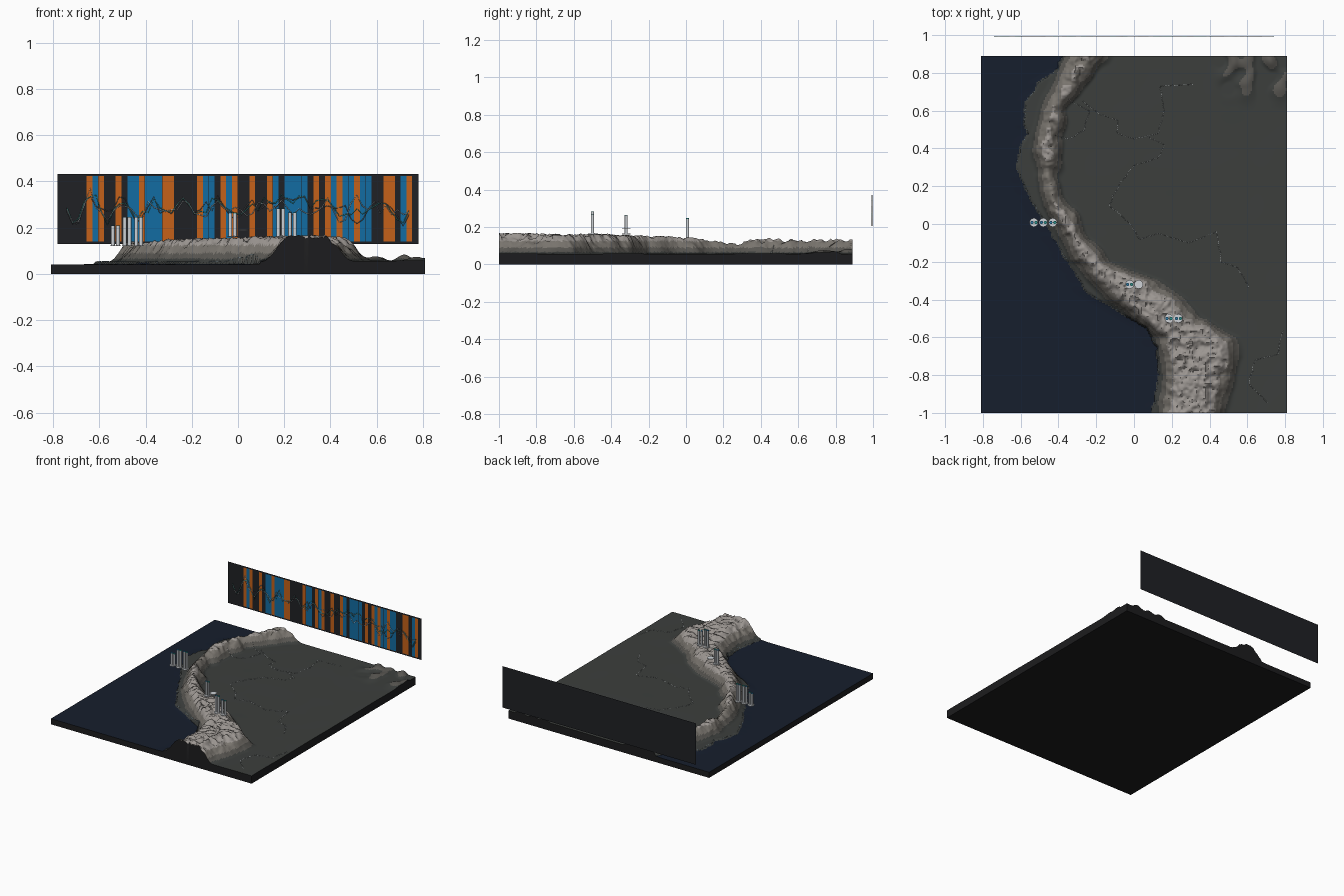
import bpy, bmesh, math
from mathutils import Vector, noise

if "Cube" in bpy.data.objects:
    bpy.data.objects.remove(bpy.data.objects["Cube"])

def mat(name, r, g, b):
    m = bpy.data.materials.new(name)
    m.diffuse_color = (r, g, b, 1)
    m.use_nodes = True
    m.node_tree.nodes["Principled BSDF"].inputs["Base Color"].default_value = m.diffuse_color
    return m

def obj_from(bm, name, mats):
    me = bpy.data.meshes.new(name)
    bm.to_mesh(me)
    bm.free()
    ob = bpy.data.objects.new(name, me)
    bpy.context.collection.objects.link(ob)
    for m in mats:
        me.materials.append(m)
    return ob

def lerp_rows(rows, y):
    """Interpolate a table of (y, values...) sorted by falling y."""
    for a, b in zip(rows, rows[1:]):
        if y >= b[0]:
            t = min(1, max(0, (a[0] - y) / (a[0] - b[0])))
            return [p + (q - p) * t for p, q in zip(a[1:], b[1:])]
    return rows[-1][1:]

def ease(t):
    t = min(1, max(0, t))
    return t * t * (3 - 2 * t)

# y, west foot, east foot, crest height of the mountain range
RANGE = [(.89, -.40, -.10, .13), (.6, -.52, -.34, .13), (.4, -.56, -.37, .135),
         (.25, -.54, -.37, .115), (.1, -.50, -.33, .125), (0, -.45, -.26, .145),
         (-.2, -.35, -.11, .145), (-.3, -.27, .15, .145), (-.4, -.17, .29, .15),
         (-.5, -.03, .38, .155), (-.6, .07, .57, .15), (-.7, .11, .59, .15),
         (-.8, .13, .55, .155), (-1, .10, .51, .155)]
# y, coastline x
COAST = [(.89, -.38), (.82, -.40), (.75, -.50), (.65, -.57), (.55, -.585), (.47, -.56),
         (.42, -.60), (.3, -.62), (.2, -.58), (.1, -.53), (0, -.46), (-.1, -.41),
         (-.2, -.35), (-.3, -.285), (-.36, -.25), (-.45, -.10), (-.55, .07),
         (-.65, .12), (-.8, .13), (-1, .10)]
X, Y0, Y1 = .81, -1.0, .89

def coast(y):
    return lerp_rows(COAST, y)[0] + .012 * noise.noise(Vector((0, y * 22, 4)))

def height(x, y):
    c = coast(y)
    if x < c:                       # sea floor, with a shallow shelf
        return .041 + .003 * ease(1 - (c - x) / .07)
    west, east, top = lerp_rows(RANGE, y)
    wob = .035 * noise.noise(Vector((x * 9, y * 9, 1)))
    w = east - west
    up = ease((x - west + wob * .5) / min(.13, w * .5))
    down = ease((east + wob - x) / min(.15, w * .5))
    p = Vector((x * 16, y * 16, 2))
    ridge = 1 - abs(noise.noise(p)) * 1.5 - abs(noise.noise(p * 2.7)) * .7
    h = .053 + .004 * ease((x - c) / .3) + .002 * noise.noise(p * .3)
    h += (top - .055) * up * down * (.83 + .3 * ridge)
    # north-east highlands
    ne = ease((x - .38) / .2) * ease((y - .6) / .25)
    h += ne * .05 * max(0, noise.noise(Vector((x * 11, y * 11, 7))) + .15)
    return h

# terrain slab: displaced grid, skirt and flat underside
side, sea = mat("slab_side", .012, .012, .013), mat("sea", .008, .013, .026)
low, foot = mat("lowland", .045, .049, .046), mat("foothill", .10, .095, .085)
mid, peak = mat("mountain", .19, .175, .155), mat("peak", .33, .305, .285)
NX, NY = 210, 244
bm = bmesh.new()
grid = []
for j in range(NY + 1):
    y = Y0 + (Y1 - Y0) * j / NY
    grid.append([])
    for i in range(NX + 1):
        x = -X + 2 * X * i / NX
        grid[j].append(bm.verts.new((x, y, height(x, y))))
for j in range(NY):
    for i in range(NX):
        f = bm.faces.new((grid[j][i], grid[j][i + 1], grid[j + 1][i + 1], grid[j + 1][i]))
        z = f.calc_center_median().z
        f.material_index = 1 + sum(z > k for k in (.046, .066, .09, .125))
rim = [e for e in bm.edges if e.is_boundary]
ext = bmesh.ops.extrude_edge_only(bm, edges=rim)["geom"]
for g in ext:
    if isinstance(g, bmesh.types.BMVert):
        g.co.z = 0
    elif isinstance(g, bmesh.types.BMFace):
        g.material_index = 0
base = bmesh.ops.contextual_create(bm, geom=[g for g in ext if isinstance(g, bmesh.types.BMEdge)])
for f in base["faces"]:
    f.material_index = 0
bmesh.ops.recalc_face_normals(bm, faces=bm.faces)
terrain = obj_from(bm, "terrain", [side, sea, low, foot, mid, peak])
bpy.context.view_layer.objects.active = terrain
terrain.select_set(True)
bpy.ops.object.shade_smooth_by_angle(angle=math.radians(50))
terrain.select_set(False)

# thin tube lines
def tubes(name, paths, radius, m):
    cu = bpy.data.curves.new(name, "CURVE")
    cu.dimensions = "3D"
    cu.bevel_depth = radius
    cu.bevel_resolution = 0
    for path in paths:
        s = cu.splines.new("POLY")
        s.points.add(len(path) - 1)
        for pt, co in zip(s.points, path):
            pt.co = (*co, 1)
    ob = bpy.data.objects.new(name, cu)
    bpy.context.collection.objects.link(ob)
    cu.materials.append(m)

def dashes(points, step=.012):
    """Short dashes draped on the terrain along a polyline."""
    out = []
    for (ax, ay), (bx, by) in zip(points, points[1:]):
        n = max(1, round(math.hypot(bx - ax, by - ay) / step))
        for k in range(n):
            seg = []
            for t in (k / n, (k + .6) / n):
                x, y = ax + (bx - ax) * t, ay + (by - ay) * t
                x += .008 * noise.noise(Vector((x * 30, y * 30, 5)))
                seg.append((x, y, height(x, y) + .001))
            out.append(seg)
    return out

pale = mat("pale_line", .45, .48, .5)
BORDERS = [
    [(-.35, .66), (-.24, .6), (-.26, .5), (-.34, .45), (-.42, .47)],
    [(-.27, .65), (-.18, .58), (-.08, .55), (-.09, .48), (0, .45), (.13, .48), (.16, .6),
     (.14, .73), (.32, .74)],
    [(.08, .46), (.16, .42), (.13, .35), (0, .31), (-.08, .21), (-.13, .1), (-.02, 0),
     (.03, -.08), (.13, -.05), (.29, -.1), (.44, -.04), (.46, -.2), (.55, -.23), (.61, -.34)],
    [(.79, -.56), (.76, -.69), (.64, -.72), (.61, -.85), (.71, -.95)]]
tubes("border_lines", [d for b in BORDERS for d in dashes(b)], .0012, pale)
shore = [(coast(y), y) for y in (.885 - .015 * k for k in range(126))]
tubes("coast_line", dashes(shore), .001, mat("coast_tint", .2, .3, .38))

# paired gauge columns, each pair on a round base disc
white = mat("gauge_white", .62, .65, .68)
cap_mats = [mat("cap_blue", .03, .2, .38), mat("cap_teal", .03, .3, .28)]

def cylinder(name, r, z0, z1, x, y, m, n=20):
    bm = bmesh.new()
    bmesh.ops.create_cone(bm, cap_ends=True, segments=n, radius1=r, radius2=r, depth=z1 - z0)
    bmesh.ops.translate(bm, verts=bm.verts, vec=(x, y, (z0 + z1) / 2))
    obj_from(bm, name, [m])

GAUGES = [(-.53, .008, .12, .21), (-.48, .008, .12, .247), (-.43, .008, .12, .247),
          (-.023, -.32, .16, .265), (.025, -.32, .188, None),
          (.185, -.5, .16, .284), (.235, -.5, .16, .266)]
for x, y, z0, z1 in GAUGES:
    cylinder("gauge_base", .023, z0, z0 + .004, x, y, white, 32)
    if z1:
        for s, cm in zip((-1, 1), cap_mats):
            cylinder("gauge_column", .0085, z0, z1 - .003, x + s * .0105, y, white)
            cylinder("gauge_cap", .0085, z1 - .003, z1, x + s * .0105, y, cm)

# chart panel behind the terrain
def sheet(bm, x0, x1, z0, z1, y, mi=0):
    f = bm.faces.new([bm.verts.new(c) for c in
                      ((x0, y, z0), (x1, y, z0), (x1, y, z1), (x0, y, z1))])
    f.material_index = mi

bm = bmesh.new()
sheet(bm, -.782, .782, .13, .432, 1.0)
obj_from(bm, "chart_panel", [mat("panel_dark", .014, .015, .018)])

# coloured stripes: o = orange, b = blue, - = gap
STRIPES = "obo--o-bbobbboo----obb-obo--o--ob-bbbb-o-obobbobb--oo-bo"
bm = bmesh.new()
for k, c in enumerate(STRIPES):
    if c != "-":
        x = -.655 + k * .02517
        sheet(bm, x, x + .0246, .14, .423, .998, "ob".index(c))
obj_from(bm, "chart_stripes", [mat("stripe_orange", .56, .12, .01),
                               mat("stripe_blue", .006, .15, .36)])

# wavy data lines in front of the stripes
for k, m in enumerate((pale, mat("line_teal", .05, .3, .26), mat("line_grey", .12, .13, .14))):
    pts = []
    for i in range(60):
        v = noise.noise(Vector((i * .37, k * .35, 9))) + .45 * noise.noise(Vector((i * .9, k, 3)))
        pts.append((-.74 + 1.48 * i / 59, .994, min(.37, max(.18, .28 + .11 * v))))
    tubes("data_line", [pts], .0018, m)
